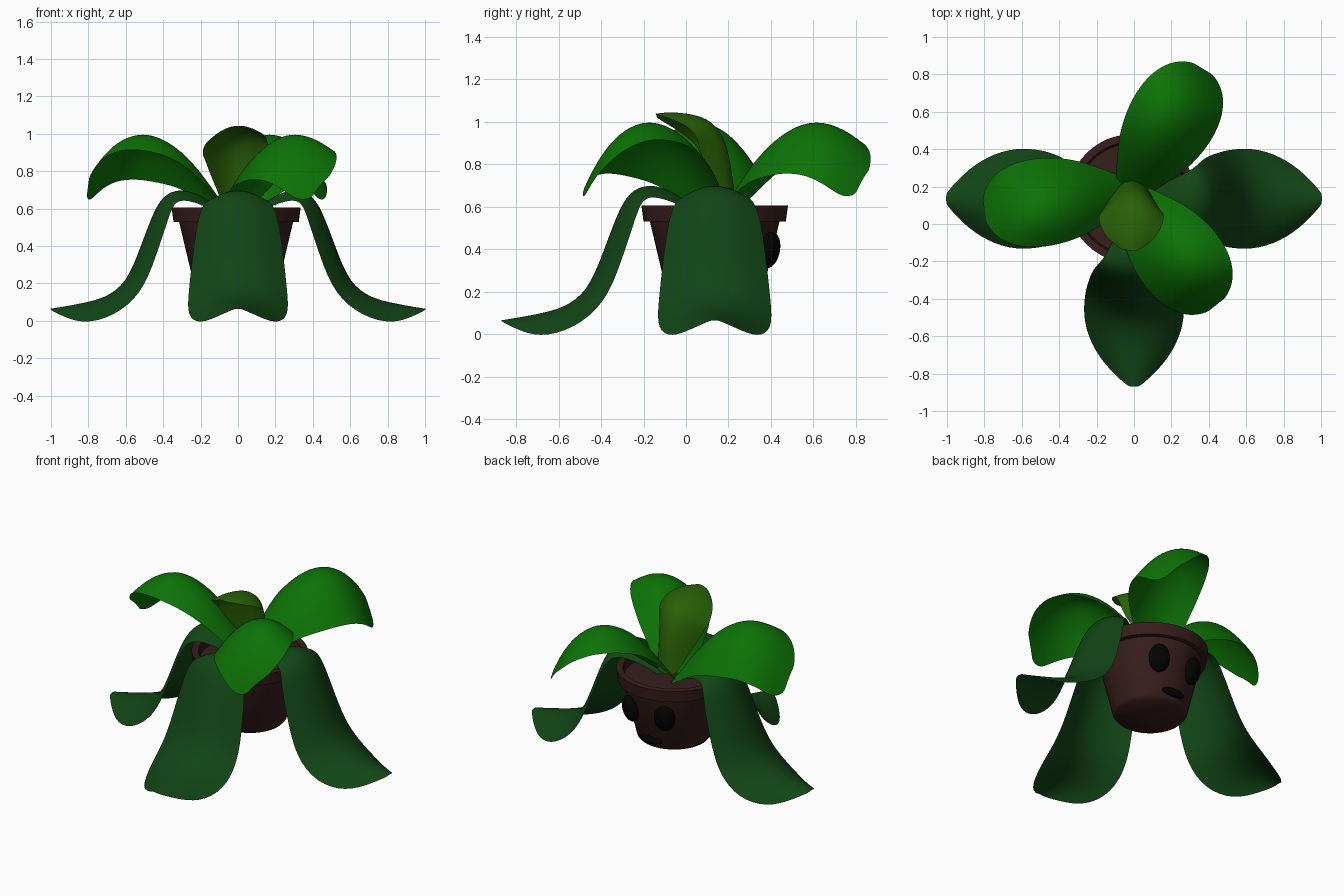
import bpy, bmesh, math
from mathutils import Vector, Matrix

if "Cube" in bpy.data.objects:
    bpy.data.objects.remove(bpy.data.objects["Cube"])

CX, CY = 0.0, 0.135  # pot axis


def material(name, rgb):
    m = bpy.data.materials.new(name)
    m.diffuse_color = (*rgb, 1)
    m.use_nodes = True
    m.node_tree.nodes["Principled BSDF"].inputs["Base Color"].default_value = m.diffuse_color
    return m


DARK = material("dark_green", (0.006, 0.06, 0.008))
MID = material("bright_green", (0.004, 0.17, 0.002))
YOUNG = material("young_green", (0.022, 0.12, 0.002))
CLAY = material("clay", (0.038, 0.013, 0.012))
BLACK = material("black", (0.001, 0.001, 0.001))


def add_object(name, bm, mat):
    me = bpy.data.meshes.new(name)
    bm.to_mesh(me)
    bm.free()
    ob = bpy.data.objects.new(name, me)
    bpy.context.collection.objects.link(ob)
    me.materials.append(mat)
    return ob


def smooth(ob, angle):
    bpy.ops.object.select_all(action='DESELECT')
    ob.select_set(True)
    bpy.context.view_layer.objects.active = ob
    bpy.ops.object.shade_smooth_by_angle(angle=math.radians(angle))


def leaf(name, azimuth, rows, mat, vertical=False, root=(CX, CY), stretch=1.0):
    """rows: (radius, height, half width, sag of edges, roll to the right)"""
    a = math.radians(azimuth)
    out = Vector((math.cos(a), math.sin(a), 0))
    left = Vector((-math.sin(a), math.cos(a), 0))
    up = Vector((0, 0, 1))
    bm = bmesh.new()
    grid = []
    for i, (r, z, w, sag, roll) in enumerate(rows):
        p, q = rows[max(i - 1, 0)], rows[min(i + 1, len(rows) - 1)]
        tan = Vector((q[0] - p[0], q[1] - p[1])).normalized()
        normal = up if vertical else up * tan.x - out * tan.y
        mid = Vector((*root, 0)) + out * r * stretch + up * z
        line = []
        for k in range(7):
            t = k / 3 - 1
            line.append(bm.verts.new(mid + left * (w * t) + normal * (roll * t - sag * t * t)))
        grid.append(line)
    for l0, l1 in zip(grid, grid[1:]):
        for k in range(6):
            bm.faces.new((l0[k], l1[k], l1[k + 1], l0[k + 1]))
    bm.normal_update()
    if sum(f.normal.z for f in bm.faces) < 0:
        bmesh.ops.reverse_faces(bm, faces=bm.faces)
    ob = add_object(name, bm, mat)
    for f in ob.data.polygons:
        f.use_smooth = True
    s = ob.modifiers.new("subdivision", 'SUBSURF')
    s.levels = s.render_levels = 2


# Drooping outer leaves that act as legs
outer = [(.03, .54, .04, .02, 0), (.12, .62, .075, .03, 0), (.21, .68, .115, .05, 0),
         (.31, .71, .155, .06, 0), (.405, .675, .19, .08, 0), (.465, .56, .22, .092, 0),
         (.53, .38, .243, .098, 0), (.60, .205, .265, .105, 0), (.71, .125, .272, .112, 0),
         (.85, .095, .205, .115, 0), (.95, .075, .105, .05, 0), (1.004, .065, .03, .006, 0)]
for name, az in (("right", 0), ("left", 180), ("front", 270)):
    leaf(name + "_outer_leaf", az, outer, DARK)

# Raised middle leaves, rolled towards their right side
middle = [(.02, .58, .09, .02, .01), (.12, .72, .135, .07, .03), (.25, .88, .20, .12, .05),
          (.38, .97, .23, .16, .07), (.50, 1.005, .24, .17, .075), (.62, .965, .225, .13, .085),
          (.71, .88, .185, .085, .095), (.77, .785, .13, .045, .10), (.80, .725, .065, .01, .06)]
for name, az, x in (("back", 58.5, -.035), ("left", 187, -.035), ("front", 308.5, -.04)):
    leaf(name + "_middle_leaf", az, middle, MID, True, (x, .172), .965)

# Young top leaf curling forward
leaf("top_leaf", 266, [(-.10, .60, .07, .03, 0), (-.09, .72, .11, .08, 0),
                       (-.075, .83, .145, .125, .005), (-.045, .945, .165, .14, .015),
                       (.03, 1.02, .175, .12, .03), (.13, 1.04, .17, .08, .03),
                       (.22, 1.045, .125, .045, .02), (.277, 1.035, .045, .01, .01)],
     YOUNG, False, (-.008, CY))

# Lathed pot with rim and soil surface
profile = [(0, .16), (.205, .16), (.222, .18), (.305, .53), (.335, .53), (.345, .605),
           (.305, .605), (.295, .555), (0, .555)]
bm = bmesh.new()
vs = [bm.verts.new((r, 0, z)) for r, z in profile]
es = [bm.edges.new(e) for e in zip(vs, vs[1:])]
bmesh.ops.spin(bm, geom=vs + es, cent=(0, 0, 0), axis=(0, 0, 1), angle=math.tau, steps=48)
bmesh.ops.remove_doubles(bm, verts=bm.verts, dist=1e-4)
bmesh.ops.recalc_face_normals(bm, faces=bm.faces)
bmesh.ops.translate(bm, verts=bm.verts, vec=(CX - .01, CY, 0))
smooth(add_object("pot", bm, CLAY), 50)


# Face on the back of the pot
def button(name, azimuth, radius, z, size):
    bm = bmesh.new()
    bmesh.ops.create_uvsphere(bm, u_segments=24, v_segments=16, radius=1)
    a = math.radians(azimuth)
    m = (Matrix.Translation((CX + radius * math.cos(a), CY + radius * math.sin(a), z))
         @ Matrix.Rotation(a, 4, 'Z') @ Matrix.Rotation(math.radians(12), 4, 'Y')
         @ Matrix.Diagonal((*size, 1)))
    bmesh.ops.transform(bm, matrix=m, verts=bm.verts)
    smooth(add_object(name, bm, BLACK), 60)


for name, az in (("right_eye", 63), ("left_eye", 115)):
    button(name, az, .285, .395, (.045, .064, .087))
button("mouth", 90, .225, .215, (.03, .08, .026))
